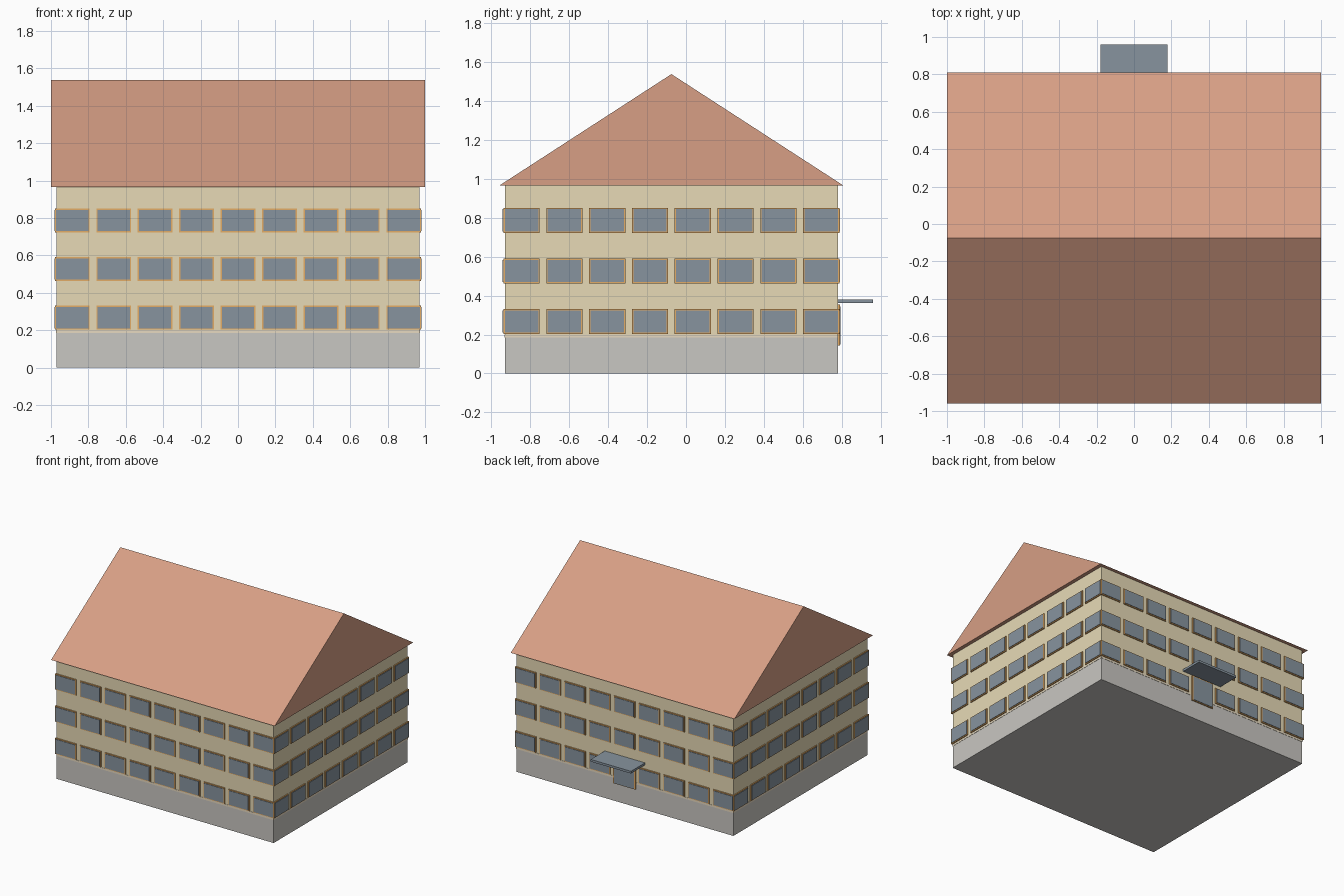
import bpy
import bmesh
from math import pi
from mathutils import Matrix, Vector

cube = bpy.data.objects.get("Cube")
if cube:
    bpy.data.objects.remove(cube, do_unlink=True)


def make_material(name, r, g, b):
    """Flat material from 0-255 display values, stored as linear."""
    linear = [((c / 255 + 0.055) / 1.055) ** 2.4 for c in (r, g, b)]
    mat = bpy.data.materials.new(name)
    mat.use_nodes = True
    mat.diffuse_color = (*linear, 1)
    shader = mat.node_tree.nodes["Principled BSDF"]
    shader.inputs["Base Color"].default_value = (*linear, 1)
    return mat


WALL = make_material("cream plaster", 235, 222, 185)
STONE = make_material("grey stone", 201, 199, 194)
ROOF = make_material("terracotta", 215, 159, 133)
GLASS = make_material("blue grey glass", 135, 148, 159)
WOOD = make_material("orange wood", 228, 172, 102)
TRIM = make_material("pale trim", 240, 226, 200)

MID_Y = -0.075          # depth centre of the main block
HALF_X, HALF_Y = 0.97, 0.855


def finish(name, bm, mat):
    bmesh.ops.recalc_face_normals(bm, faces=bm.faces)
    mesh = bpy.data.meshes.new(name)
    bm.to_mesh(mesh)
    bm.free()
    mesh.materials.append(mat)
    obj = bpy.data.objects.new(name, mesh)
    bpy.context.collection.objects.link(obj)
    return obj


def add_box(bm, low, high, frame=Matrix()):
    low, high = Vector(low), Vector(high)
    place = Matrix.Translation((low + high) / 2) @ Matrix.Diagonal((*(high - low), 1))
    bmesh.ops.create_cube(bm, size=1, matrix=frame @ place)


def box(name, low, high, mat):
    bm = bmesh.new()
    add_box(bm, low, high)
    return finish(name, bm, mat)


def block(name, z0, z1, grow, mat):
    """Full-footprint storey, optionally a little wider than the walls."""
    x, y = HALF_X + grow, HALF_Y + grow
    return box(name, (-x, MID_Y - y, z0), (x, MID_Y + y, z1), mat)


# Main body
block("plinth", 0, 0.185, 0, STONE)
block("walls", 0.185, 0.968, 0, WALL)
block("plinth_trim", 0.185, 0.2, 0.002, TRIM)

# Gabled roof: triangular profile extruded along x
bm = bmesh.new()
profile = [(-0.96, 0.965), (0.81, 0.965), (MID_Y, 1.538)]
face = bm.faces.new([bm.verts.new((-1, y, z)) for y, z in profile])
side = bmesh.ops.extrude_face_region(bm, geom=[face])
moved = [v for v in side["geom"] if isinstance(v, bmesh.types.BMVert)]
bmesh.ops.translate(bm, verts=moved, vec=(2, 0, 0))
finish("roof", bm, ROOF)

# Windows: each facade is laid out facing -y, then turned into place
FACADES = [("front", 0, HALF_Y, 9, 0.2215), ("right", pi / 2, HALF_X, 8, 0.22),
           ("back", pi, HALF_Y, 9, 0.2215), ("left", -pi / 2, HALF_X, 8, 0.22)]
ROWS = (0.267, 0.527, 0.787)


def add_panel(bm, turn, x, z, half_w, half_h, wall, depth):
    add_box(bm, (x - half_w, -wall - depth, z - half_h),
            (x + half_w, -wall + 0.005, z + half_h), turn)


for name, angle, wall, count, pitch in FACADES:
    turn = Matrix.Translation((0, MID_Y, 0)) @ Matrix.Rotation(angle, 4, "Z")
    frames, panes = bmesh.new(), bmesh.new()
    for z in ROWS:
        for i in range(count):
            x = (i - (count - 1) / 2) * pitch
            # The entrance door takes the middle ground-floor bay at the back
            if name == "back" and z == ROWS[0] and i == count // 2:
                continue
            add_panel(frames, turn, x, z, 0.093, 0.064, wall, 0.008)
            add_panel(panes, turn, x, z, 0.086, 0.057, wall, 0.012)
    finish(name + "_window_frames", frames, WOOD)
    finish(name + "_window_panes", panes, GLASS)

# Entrance door and canopy
wall_y = MID_Y + HALF_Y
box("door_frame", (-0.1, wall_y - 0.01, 0.145), (0.1, wall_y + 0.01, 0.355), WOOD)
box("door_panel", (-0.09, wall_y - 0.01, 0.15), (0.09, wall_y + 0.014, 0.345), GLASS)
box("entrance_canopy", (-0.18, wall_y - 0.01, 0.362), (0.18, 0.96, 0.38), GLASS)
